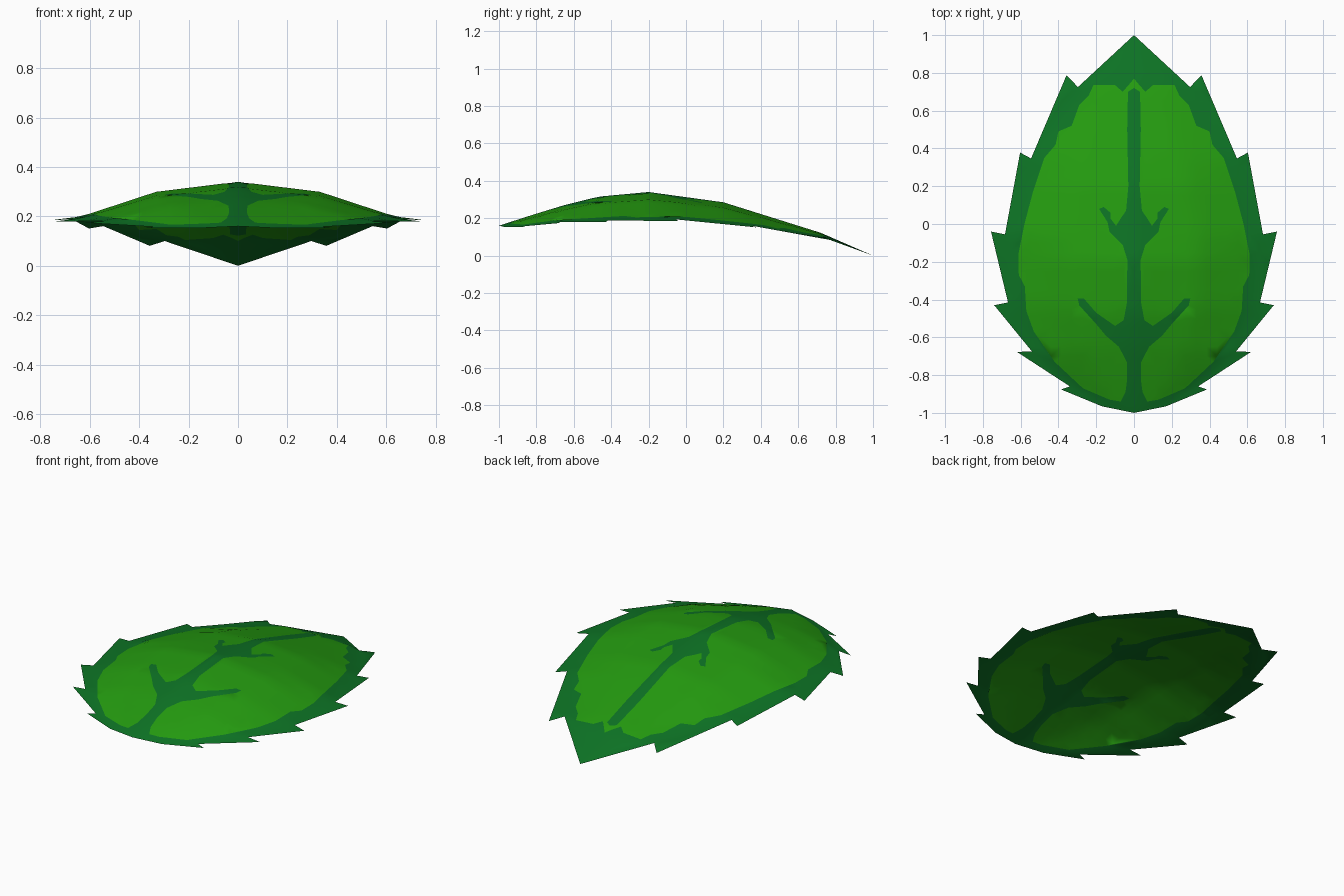
import bpy
from mathutils import Vector
from mathutils.geometry import delaunay_2d_cdt

if "Cube" in bpy.data.objects:
    bpy.data.objects.remove(bpy.data.objects["Cube"])

# right half of the toothed outline, stem end to tip
RIM = [(0, -1), (.17, -.965), (.386, -.876), (.339, -.86), (.62, -.677), (.54, -.675),
       (.74, -.43), (.667, -.415), (.757, -.04), (.683, -.055), (.603, .378),
       (.545, .347), (.357, .788), (.297, .725), (0, 1)]
# right half of the light panel: up along the veins, then down the outer side
PANEL = [(.045, -.89), (.036, -.82), (.038, -.73), (.08, -.65), (.15, -.59), (.2, -.53),
         (.29, -.43), (.298, -.395), (.265, -.395), (.2, -.47), (.1, -.54), (.055, -.51),
         (.038, -.42), (.035, -.19), (.06, -.11), (.13, -.04), (.14, .01), (.185, .08),
         (.16, .09), (.125, .06), (.125, .03), (.095, -.01), (.07, .03), (.042, .07),
         (.03, .2), (.036, .5), (.032, .7), (0, .72), (0, .77), (.025, .74), (.06, .70),
         (.1, .735), (.215, .735), (.24, .68), (.29, .63), (.33, .52), (.4, .49),
         (.415, .42), (.475, .35), (.535, .17), (.58, 0), (.612, -.16), (.61, -.27),
         (.578, -.33), (.57, -.46), (.53, -.57), (.42, -.73), (.27, -.87), (.13, -.93),
         (.07, -.94)]
# height along the middle, height along the rim, half width, cross-section falloff
SPINE = [(-1, .16), (-.83, .215), (-.65, .27), (-.47, .315), (-.2, .34), (.2, .285), (.72, .122), (1, 0)]
EDGE = [(-1, .15), (-.87, .152), (-.67, .175), (-.4, .18), (-.05, .185), (.35, .155), (.75, .095), (1, 0)]
WIDTH = [(-1, .08), (-.965, .17), (-.86, .35), (-.675, .55), (-.415, .667), (-.055, .685),
         (.347, .545), (.725, .298), (1, .02)]
FALL = [(0, 1), (.49, .74), (.94, .1), (1.1, 0)]


def lerp(table, v):
    for (a, p), (b, q) in zip(table, table[1:]):
        if v <= b:
            return p + (q - p) * max(0, (v - a) / (b - a))
    return table[-1][1]


def height(x, y):
    e = lerp(EDGE, y)
    return e + max(0, lerp(SPINE, y) - e) * lerp(FALL, abs(x) / lerp(WIDTH, y))


def inside(p, poly):
    hit = False
    for (x1, y1), (x2, y2) in zip(poly, poly[1:] + poly[:1]):
        if (y1 > p[1]) != (y2 > p[1]) and p[0] < x1 + (p[1] - y1) * (x2 - x1) / (y2 - y1):
            hit = not hit
    return hit


def near(p, poly):
    return any((Vector(p) - Vector(q)).length < .015 for q in poly)


def material(name, rgb):
    m = bpy.data.materials.new(name)
    m.diffuse_color = (*rgb, 1)
    m.use_nodes = True
    m.node_tree.nodes["Principled BSDF"].inputs["Base Color"].default_value = m.diffuse_color
    return m


# triangulate the right half with the panel outline as a cut line, then mirror
pts, edges = [], []
for loop in (RIM, PANEL):
    s = len(pts)
    pts += [Vector(p) for p in loop]
    edges += [(s + i, s + (i + 1) % len(loop)) for i in range(len(loop))]
for i in range(0, 15):
    for j in range(-19, 20):
        p = (i * .055, j * .05)
        if (inside(p, RIM) or i == 0) and not near(p, RIM + PANEL):
            pts.append(Vector(p))
vs, _, fs, *_ = delaunay_2d_cdt(pts, edges, [], 0, 1e-5)

verts, faces, mats = [], [], []
for side in (1, -1):
    s = len(verts)
    verts += [(side * v.x, v.y, height(v.x, v.y)) for v in vs]
    for f in fs:
        c = sum((vs[i] for i in f), Vector((0, 0))) / len(f)
        if inside(c, RIM):
            faces.append([s + i for i in (f if side == 1 else reversed(f))])
            mats.append(1 if inside(c, PANEL) else 0)

# leaf blade
mesh = bpy.data.meshes.new("leaf_blade")
mesh.from_pydata(verts, [], faces)
leaf = bpy.data.objects.new("leaf_blade", mesh)
bpy.context.collection.objects.link(leaf)
mesh.materials.append(material("dark_green", (.004, .17, .018)))
mesh.materials.append(material("light_green", (.018, .33, .005)))
for f, m in zip(mesh.polygons, mats):
    f.material_index = m

# weld the halves along the midrib and drop stray points
import bmesh
bm = bmesh.new()
bm.from_mesh(mesh)
bmesh.ops.remove_doubles(bm, verts=bm.verts, dist=1e-4)
bmesh.ops.delete(bm, geom=[v for v in bm.verts if not v.link_faces], context='VERTS')
bm.to_mesh(mesh)
bm.free()
mesh.shade_smooth()
